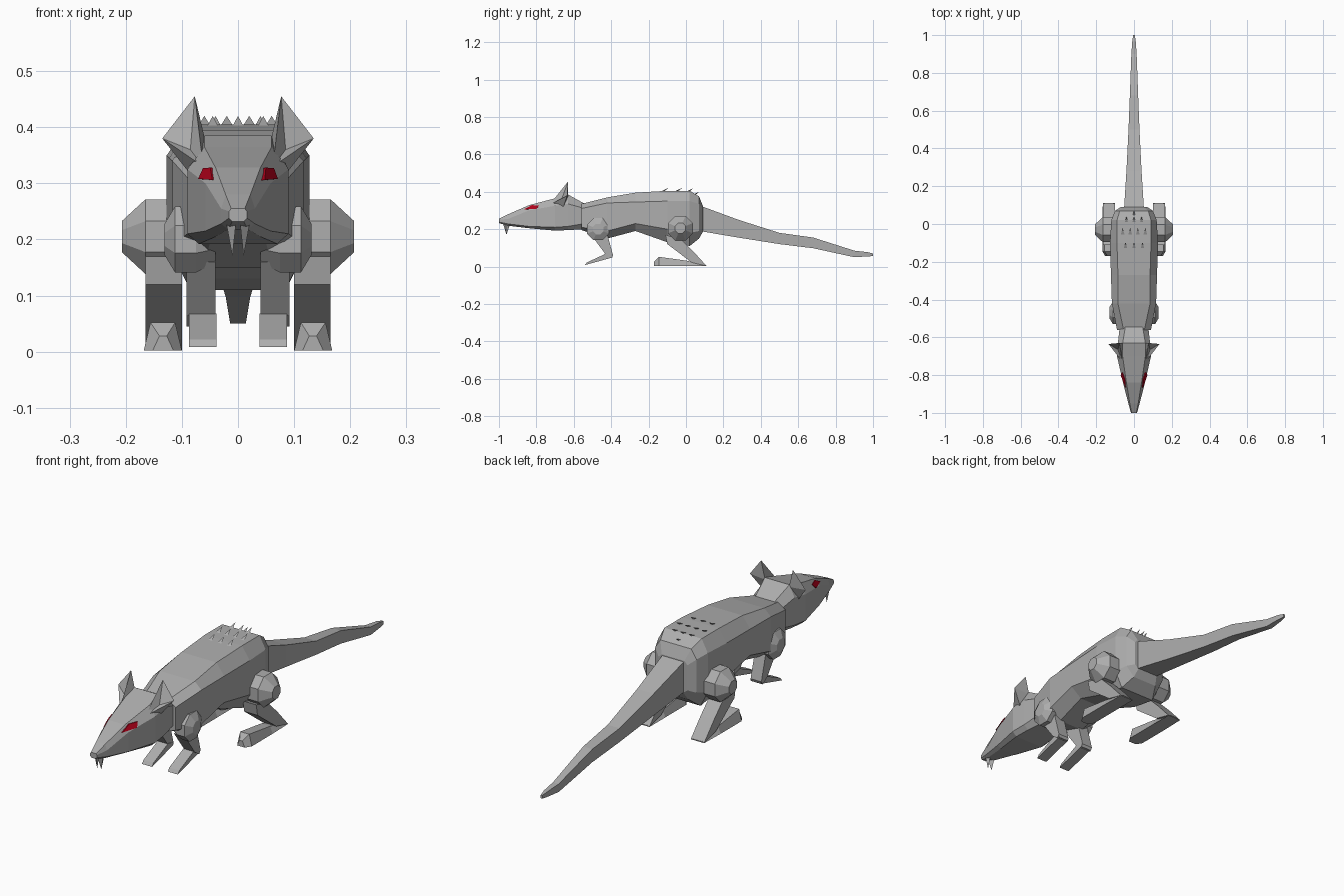
import bpy, bmesh, math
from mathutils import Vector
from mathutils.bvhtree import BVHTree

if "Cube" in bpy.data.objects:
    bpy.data.objects.remove(bpy.data.objects["Cube"])


def material(name, rgb):
    m = bpy.data.materials.new(name)
    m.diffuse_color = (*rgb, 1)
    m.use_nodes = True
    m.node_tree.nodes["Principled BSDF"].inputs["Base Color"].default_value = m.diffuse_color
    return m


FUR = material("grey fur", (0.42, 0.42, 0.42))
RED = material("red eye", (0.42, 0.0, 0.01))


def make(name, verts, faces, mat=FUR):
    me = bpy.data.meshes.new(name)
    me.from_pydata(verts, [], faces)
    bm = bmesh.new()
    bm.from_mesh(me)
    bmesh.ops.recalc_face_normals(bm, faces=bm.faces)
    bm.to_mesh(me)
    bm.free()
    me.materials.append(mat)
    ob = bpy.data.objects.new(name, me)
    bpy.context.collection.objects.link(ob)
    return ob


def loft(name, rings):
    n = len(rings[0])
    faces = [(i * n + j, i * n + (j + 1) % n, (i + 1) * n + (j + 1) % n, (i + 1) * n + j)
             for i in range(len(rings) - 1) for j in range(n)]
    faces += [tuple(range(n)), tuple(range((len(rings) - 1) * n, len(rings) * n))]
    return make(name, [p for r in rings for p in r], faces)


def octagon(y, tw, tz, mw, uz, lz, bw, bz):
    half = [(tw, tz), (mw, uz), (mw, lz), (bw, bz)]
    return [(x, y, z) for x, z in half] + [(-x, y, z) for x, z in reversed(half)]


def both(fn, name, *args):
    for side, s in (("right", 1), ("left", -1)):
        fn(side + "_" + name, s, *args)


# Body: front, shoulders, belly arch, haunches, rump
loft("body", [octagon(*r) for r in (
    (-.56, .055, .335, .09, .31, .21, .05, .195),
    (-.42, .085, .37, .117, .34, .19, .06, .15),
    (-.27, .085, .395, .122, .345, .23, .07, .19),
    (-.10, .09, .405, .127, .35, .20, .085, .13),
    (.02, .09, .405, .12, .35, .18, .085, .11),
    (.07, .075, .375, .10, .335, .19, .06, .15),
    (.09, .055, .325, .07, .31, .20, .05, .185))])

# Head tapering to the snout
head = loft("head", [octagon(*r) for r in (
    (-.54, .045, .335, .075, .31, .23, .05, .20),
    (-.63, .06, .385, .085, .335, .215, .065, .195),
    (-.70, .06, .365, .09, .325, .21, .07, .192),
    (-.84, .04, .328, .058, .30, .215, .04, .205),
    (-.95, .022, .28, .03, .255, .228, .018, .218),
    (-1.0, .012, .255, .016, .25, .238, .01, .232))])

# Tail with a tapering four-sided section
loft("tail", [[(w, y, t), (w, y, b), (-w, y, b), (-w, y, t)] for y, w, t, b in (
    (.05, .055, .33, .19), (.09, .052, .32, .187), (.28, .04, .25, .155),
    (.50, .029, .18, .12), (.68, .022, .155, .098), (.90, .014, .085, .05),
    (.97, .009, .077, .054), (1.0, .004, .07, .056))])


# Ears
def ear(name, s):
    v = [(.077, -.63, .455), (.135, -.635, .38), (.062, -.73, .33),
         (.058, -.63, .375), (.088, -.655, .32), (.085, -.665, .36)]
    make(name, [(s * x, y, z) for x, y, z in v],
         [(0, 5, 1), (0, 2, 5), (5, 2, 1), (0, 3, 2), (0, 1, 3), (1, 4, 3), (1, 2, 4), (2, 3, 4)])


both(ear, "ear")

# Eyes: thin plates laid on the sides of the head
tree = BVHTree.FromPolygons([v.co for v in head.data.vertices],
                            [p.vertices[:] for p in head.data.polygons])


def eye(name, s):
    a, b = [], []
    for y, z in ((-.865, .305), (-.825, .327), (-.785, .326), (-.80, .307)):
        hit = tree.ray_cast(Vector((s, y, z)), Vector((-s, 0, 0)))[0]
        a.append(hit + Vector((s * .004, 0, .001)))
        b.append(hit - Vector((s * .004, 0, 0)))
    make(name, a + b, [(0, 1, 2, 3), (4, 5, 6, 7)] +
         [(i, (i + 1) % 4, 4 + (i + 1) % 4, 4 + i) for i in range(4)], RED)


both(eye, "eye")


# Front teeth
def tooth(name, s):
    v = [(.003, -.98, .235), (.022, -.965, .235), (.012, -.94, .23), (.010, -.96, .17)]
    make(name, [(s * x, y, z) for x, y, z in v], [(0, 1, 2), (0, 1, 3), (1, 2, 3), (2, 0, 3)])


both(tooth, "tooth")


# Rounded joints: octagons stacked outwards
def joint(name, s, cy, cz, steps):
    loft(name, [[(s * x, cy + r * math.cos(math.radians(45 * i + 22.5)),
                  cz + r * math.sin(math.radians(45 * i + 22.5))) for i in range(8)]
                for x, r in steps])


both(joint, "shoulder", -.47, .20, ((.04, .045), (.075, .064), (.112, .064), (.131, .03)))
both(joint, "hip", -.03, .205, ((.08, .05), (.11, .072), (.165, .072), (.207, .03)))


# Limb segments: side profiles given a width
def slab(name, s, x0, x1, prof):
    loft(name, [[(s * x, y, z) for y, z in prof] for x in (x0, x1)])


both(slab, "front_leg", .04, .092, [(-.50, .16), (-.42, .17), (-.39, .06), (-.40, .045), (-.43, .065)])
both(slab, "front_foot", .038, .087, [(-.39, .06), (-.395, .048), (-.54, .008), (-.53, .022), (-.43, .068)])
both(slab, "rear_leg", .10, .165, [(-.11, .17), (-.02, .14), (.04, .08), (.11, .003), (.03, .022), (-.10, .12)])


# Rear feet with a narrowed toe
def foot(name, s):
    rings = []
    for y, a, b, t in ((.11, .10, .165, .006), (.0, .10, .168, .032),
                       (-.145, .10, .168, .052), (-.17, .115, .152, .028)):
        rings.append([(s * a, y, .002), (s * b, y, .002), (s * (b - .012), y, t), (s * (a + .012), y, t)])
    loft(name, rings)


both(foot, "rear_foot")

# Swept-back spikes on the rump
for row, (y, z, xs) in enumerate(((-.165, .385, (-.045, 0, .045)), (-.09, .39, (-.06, -.02, .02, .06)),
                                  (-.03, .385, (-.04, 0, .04)), (.0, .365, (0,)))):
    for x in xs:
        tip = .40 if row == 3 else .42
        make("back_spike", [(x - .019, y, z), (x + .019, y, z), (x, y + .03, z), (x, y + .07, tip)],
             [(0, 1, 2), (0, 1, 3), (1, 2, 3), (2, 0, 3)])
